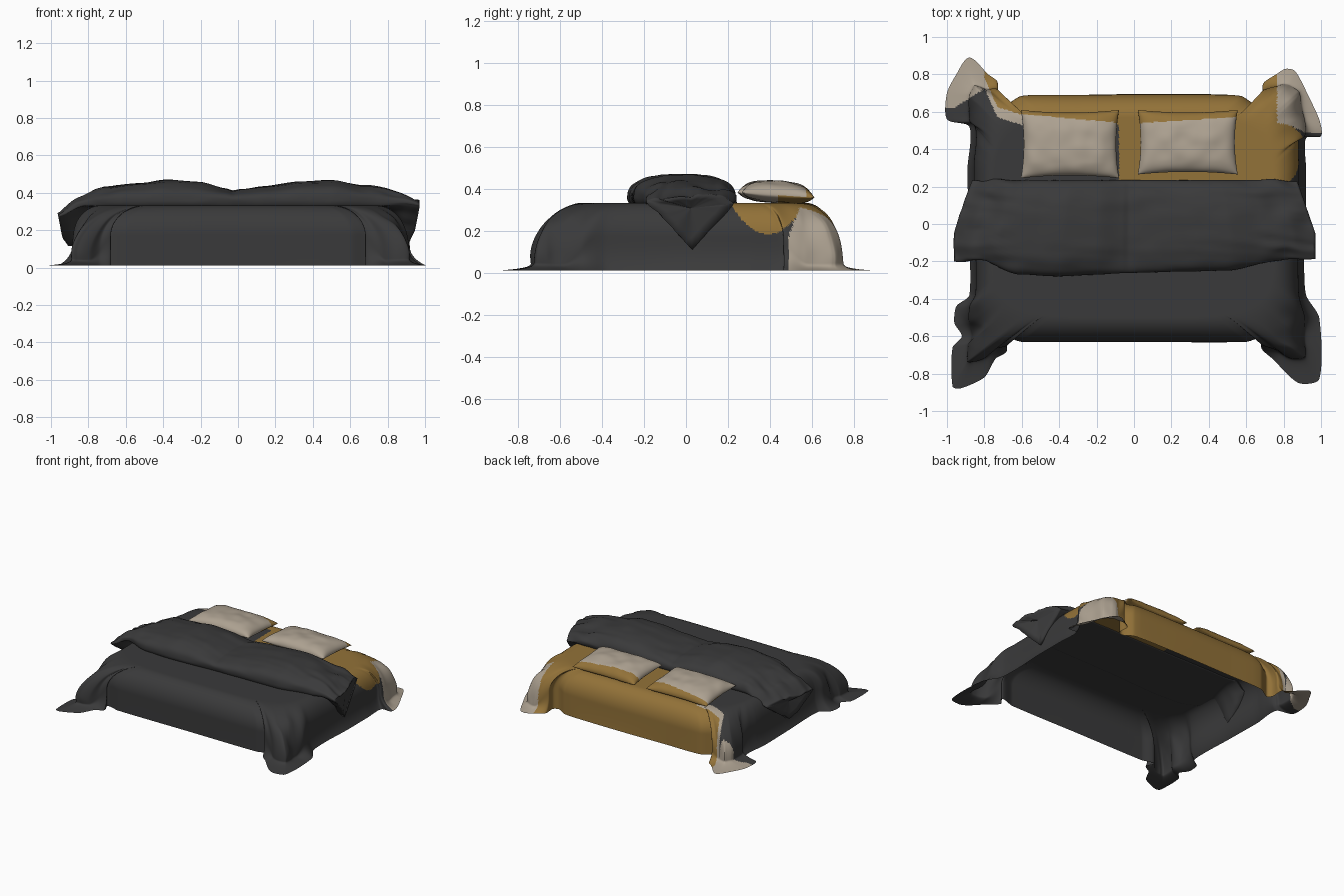
import bpy, bmesh, math
from mathutils import Vector, noise

if "Cube" in bpy.data.objects:
    bpy.data.objects.remove(bpy.data.objects["Cube"])


def material(name, rgb):
    m = bpy.data.materials.new(name)
    m.diffuse_color = (*rgb, 1)
    m.use_nodes = True
    m.node_tree.nodes["Principled BSDF"].inputs["Base Color"].default_value = m.diffuse_color
    return m


MATS = [material("charcoal", (0.042, 0.042, 0.043)),
        material("mustard", (0.29, 0.168, 0.04)),
        material("beige", (0.42, 0.36, 0.285))]
DARK, YELLOW, BEIGE = 0, 1, 2


def make(name, verts, faces, rule):
    me = bpy.data.meshes.new(name)
    me.from_pydata(verts, [], faces)
    for m in MATS:
        me.materials.append(m)
    bm = bmesh.new()
    bm.from_mesh(me)
    bmesh.ops.remove_doubles(bm, verts=bm.verts, dist=1e-5)
    for f in bm.faces:
        f.smooth = True
        f.material_index = rule(f.calc_center_median())
    bm.to_mesh(me)
    bm.free()
    ob = bpy.data.objects.new(name, me)
    bpy.context.collection.objects.link(ob)
    return ob


def loft(rings):
    n = len(rings[0])
    verts = [v for r in rings for v in r]
    faces = [(k * n + i, k * n + (i + 1) % n, (k + 1) * n + (i + 1) % n, (k + 1) * n + i)
             for k in range(len(rings) - 1) for i in range(n)]
    return verts, faces


def table(x, pts):
    # smooth interpolation through (x, value) pairs
    if x <= pts[0][0]:
        return pts[0][1]
    for (a, p), (b, q) in zip(pts, pts[1:]):
        if x <= b:
            t = (x - a) / (b - a)
            t = t * t * (3 - 2 * t) * 0.5 + t * 0.5
            return p + (q - p) * t
    return pts[-1][1]


def smoothstep(a, b, x):
    t = min(1, max(0, (x - a) / (b - a)))
    return t * t * (3 - 2 * t)


# ---- draped bed cover: hem outline on the ground, with ears at four corners
HEM = [(.92, .02), (.92, .3), (.92, .46), (1, .47), (.99, .56), (.93, .69), (.86, .82), (.81, .83),
       (.76, .8), (.69, .75), (.69, .66), (.65, .64), (.57, .685), (.3, .695), (0, .695), (-.3, .69),
       (-.6, .685), (-.7, .63), (-.73, .66), (-.73, .76), (-.78, .8), (-.88, .89), (-.95, .8), (-1, .7),
       (-1, .56), (-.88, .52), (-.89, .3), (-.885, 0), (-.88, -.38), (-.95, -.44), (-.96, -.53),
       (-.92, -.6), (-.97, -.66), (-.97, -.87), (-.93, -.88), (-.8, -.82), (-.74, -.72), (-.68, -.68),
       (-.7, -.61), (-.6, -.63), (0, -.63), (.6, -.63), (.72, -.6), (.68, -.66), (.74, -.72),
       (.88, -.85), (.99, -.83), (.99, -.5), (.92, -.38), (.91, -.2)]


def hem_points(n):
    P = [Vector(p) for p in HEM]
    m, dense = len(P), []
    for i in range(m):
        a, b, c, d = P[i - 1], P[i], P[(i + 1) % m], P[(i + 2) % m]
        k = 0.35 * (c - b).length
        t0, t1 = (c - a).normalized() * k * 2, (d - b).normalized() * k * 2
        for j in range(60):
            t = j / 60
            dense.append(b * (2*t**3 - 3*t*t + 1) + t0 * (t**3 - 2*t*t + t)
                         + c * (3*t*t - 2*t**3) + t1 * (t**3 - t*t))
    lens = [0]
    for i in range(len(dense)):
        lens.append(lens[-1] + (dense[(i + 1) % len(dense)] - dense[i]).length)
    out, j = [], 0
    for i in range(n):
        while lens[j + 1] < lens[-1] * i / n:
            j += 1
        out.append(dense[j])
    return out


N = 900
G = hem_points(N)
raw = sorted(math.atan2(p.y, p.x) % math.tau for p in G)
ext = [a - math.tau for a in raw] + raw + [a + math.tau for a in raw]
W = 24
angles = [sum(ext[N + i - W:N + i + W + 1]) / (2 * W + 1) for i in range(N)]


def top_point(a):
    # rounded rectangle where the flat top begins to curve down
    c, s = math.cos(a), math.sin(a)
    hy = 0.57 if s > 0 else 0.5
    r = (abs(c / 0.75) ** 5 + abs(s / hy) ** 5) ** (-1 / 5)
    return Vector((c * r, s * r))


T = [top_point(a) for a in angles]
R = [Vector((min(.91, max(-.885, p.x)), min(.69, max(-.63, p.y)))) for p in G]
M = []
for r, g in zip(R, G):
    skirt = smoothstep(-.72, -.82, r.x) if r.x < 0 and r.y > .5 else 0
    m = r + (g - r) * (.42 - .17 * skirt)
    m.x *= 1 - .035 * smoothstep(.75, .87, abs(r.x))    # sides lean in slightly
    M.append(m)
# the curve reaches lower at the corners, making them domed
LOW = [.175 - .125 * smoothstep(.66, .8, abs(r.x)) * smoothstep(.42, .58, abs(r.y)) for r in R]
rings = []
for k in range(1, 31):
    rings.append([(t.x * k / 31, t.y * k / 31, 0.333) for t in T])
for k in range(33):
    a = math.pi / 2 * k / 32
    rings.append([(*(t + (m - t) * math.sin(a)), h + (.333 - h) * math.cos(a)) for t, m, h in zip(T, M, LOW)])
for k in range(1, 23):
    q = k / 22
    rings.append([(*(m + (g - m) * q ** 3), h + (.012 - h) * q) for m, g, h in zip(M, G, LOW)])


def crease(p):
    # soft wrinkles gathered in the corner ears
    x, y, z = p
    w = smoothstep(.68, .85, abs(x)) * smoothstep(.4, .6, abs(y)) * smoothstep(.0, .1, z)
    n = noise.noise(Vector((x * 9, y * 9, z * 3)))
    return (x + .02 * w * n, y + .02 * w * n, z + .012 * w * n)


rings = [[crease(p) for p in r] for r in rings]


def cover_rule(c):
    x, y, z = c
    if y < 0.22:
        return DARK
    if x > 0:
        if x > .765 and y > .485 + .4 * max(0, z - .17):
            return BEIGE
        if x > .8 and z < .185 + .13 * ((min(y, .56) - .39) / .17) ** 2:
            return DARK
        return YELLOW
    if x < -.8:
        return BEIGE if y > .62 + .65 * max(0, x + .96) else DARK
    if x < -.08:
        edge = .53 + max(0, -.6 - x) * .3 + max(0, -.73 - x) * 2
        if y < edge:
            return DARK
        return BEIGE if y < edge + .055 and x < -.5 else YELLOW
    return YELLOW


verts, faces = loft(rings)
verts.append((0, 0, .333))
faces = [f[::-1] for f in faces] + [(i, (i + 1) % N, len(verts) - 1) for i in range(N)]
make("bed_cover", verts, faces, cover_rule)

# ---- folded blanket across the middle, with drooping ends
TOP = [(-.97, .3), (-.85, .37), (-.72, .43), (-.55, .45), (-.38, .47), (-.2, .455), (-.06, .42), (-.03, .41),
       (.02, .42), (.15, .435), (.35, .458), (.52, .467), (.7, .435), (.85, .405), (.97, .36)]
FRONT = [(-.97, -.2), (-.8, -.2), (-.62, -.27), (-.4, -.28), (0, -.26), (.5, -.25), (.75, -.2), (.97, -.18)]
EDGE = [(-.97, .27), (-.75, .355), (0, .36), (.75, .36), (.97, .33)]


def blanket_section(x, n=72):
    top, yf, zm = table(x, TOP), table(x, FRONT), table(x, EDGE)
    yb = .235
    yc, hy = (yf + yb) / 2, (yb - yf) / 2
    droop = smoothstep(.77, .93, abs(x))
    pts = []
    for i in range(n):
        a = math.tau * i / n
        c, s = math.cos(a), math.sin(a)
        yn = math.copysign(abs(c) ** .75, c)
        y = yc + hy * yn
        if s >= 0:
            z = zm + (top - zm) * s ** .8
        else:
            low = (1 - droop) * .328 + droop * (.115 + (zm - .115) * abs(yn))
            z = zm + (low - zm) * min(1, -s * 3)
        # wrinkles, stronger toward the ends
        w = .006 + .018 * smoothstep(.55, .9, abs(x))
        f = noise.noise(Vector((x * 7, y * 12, z * 5))) + .6 * noise.noise(Vector((x * 4 + y * 9, y * 20, 3)))
        z += w * f * (1 if s > 0 else .4 * droop)
        y += w * .5 * noise.noise(Vector((x * 8, z * 20, 7)))
        sx = x * (1 - .1 * max(0, y + .05) / .28)
        sx *= 1 - .2 * max(0, .32 - z) * droop
        pts.append((sx, y, z))
    return pts


sections = [blanket_section(-.97 + 1.94 * k / 150) for k in range(151)]
# puckered, slightly sunken ends
for end in (0, -1):
    s = sections[end]
    mid = sum((Vector(p) for p in s), Vector()) / len(s)
    caps = [[tuple(Vector(p).lerp(mid, t) - Vector((math.copysign(.015 * t, mid.x), 0, 0))) for p in s]
            for t in (.3, .6, .999)]
    sections = caps[::-1] + sections if end == 0 else sections + caps
verts, faces = loft(sections)
make("folded_blanket", verts, faces, lambda c: DARK)


# ---- pillows
def pillow(name, x0, x1, y0, y1, cut, slope, seed):
    cx, cy, hx, hy, n = (x0 + x1) / 2, (y0 + y1) / 2, (x1 - x0) / 2, (y1 - y0) / 2, 56
    verts, faces = [], []

    def mid_z(y):
        return .37 - .012 * (y - cy) / hy

    for side in (1, -1):
        base = len(verts)
        for j in range(n + 1):
            for i in range(n + 1):
                u, v = math.sin((i / n - .5) * math.pi), math.sin((j / n - .5) * math.pi)
                x = cx + hx * u * (1 - .06 * (1 - v * v))
                y = cy + hy * v * (1 - .08 * (1 - u * u))
                puff = max(0, (1 - u ** 4) * (1 - abs(v) ** 3)) ** .5
                wr = noise.noise(Vector((x * 12, y * 12, seed))) * .008 * puff
                verts.append((x, y, mid_z(y) + side * puff * (.066 if side > 0 else .036) + wr))
        for j in range(n):
            for i in range(n):
                a = base + j * (n + 1) + i
                faces.append((a, a + 1, a + n + 2, a + n + 1)[::side])

    def rule(c):
        behind = c.y > cut + slope * (c.x - cx)
        below = c.z < mid_z(c.y) and c.y > cy
        return YELLOW if behind or below else BEIGE
    return make(name, verts, faces, rule)


pillow("left_pillow", -.605, -.08, .245, .61, .565, -.09, 1)
pillow("right_pillow", .02, .555, .265, .61, .555, .06, 5)
